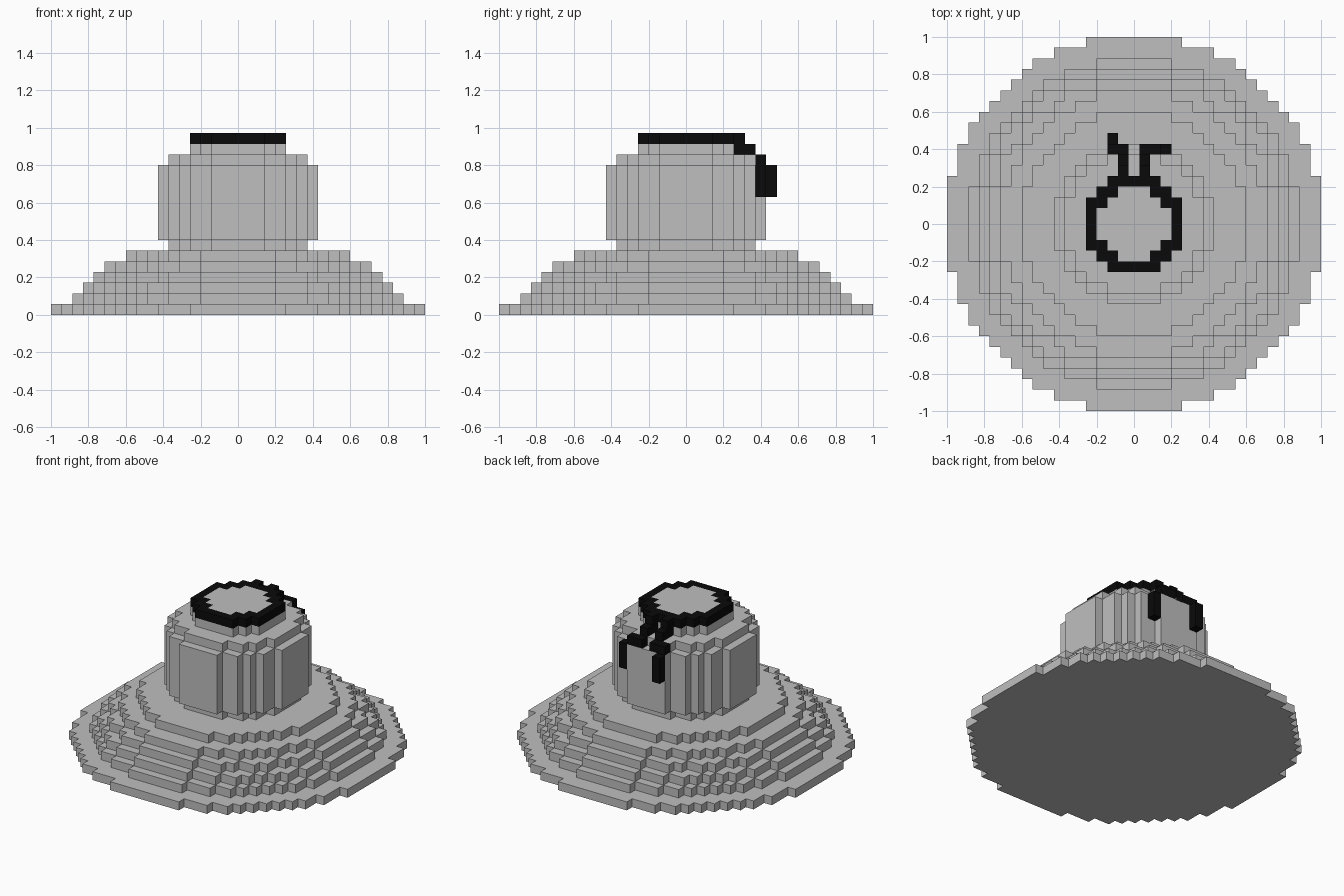
import bpy, bmesh

if "Cube" in bpy.data.objects:
    bpy.data.objects.remove(bpy.data.objects["Cube"], do_unlink=True)

U = 2 / 35  # size of one block


def material(name, value):
    m = bpy.data.materials.new(name)
    m.use_nodes = True
    col = (value, value, value, 1)
    m.diffuse_color = col
    bsdf = next(n for n in m.node_tree.nodes if n.type == 'BSDF_PRINCIPLED')
    bsdf.inputs["Base Color"].default_value = col
    return m


GREY = material("light_grey", 0.52)
BLACK = material("black", 0.003)


def disc(radius):
    """Grid cells lying inside a circle."""
    n = int(radius)
    return {(x, y) for x in range(-n, n + 1) for y in range(-n, n + 1)
            if x * x + y * y < radius * radius}


def slab(name, cells, layer, height, mat):
    """Extrude a set of grid cells into one clean solid."""
    bm = bmesh.new()
    for x, y in sorted(cells):
        corners = ((-.5, -.5), (.5, -.5), (.5, .5), (-.5, .5))
        bm.faces.new([bm.verts.new(((x + a) * U, (y + b) * U, layer * U))
                      for a, b in corners])
    bmesh.ops.remove_doubles(bm, verts=bm.verts[:], dist=U * 0.01)
    top = bmesh.ops.extrude_face_region(bm, geom=bm.faces[:])["geom"]
    bmesh.ops.translate(bm, vec=(0, 0, height * U),
                        verts=[v for v in top if isinstance(v, bmesh.types.BMVert)])
    bmesh.ops.recalc_face_normals(bm, faces=bm.faces[:])
    bmesh.ops.dissolve_limit(bm, angle_limit=0.02, verts=bm.verts[:], edges=bm.edges[:])
    me = bpy.data.meshes.new(name)
    bm.to_mesh(me)
    bm.free()
    me.materials.append(mat)
    ob = bpy.data.objects.new(name, me)
    bpy.context.collection.objects.link(ob)


# Stepped brim
for layer, radius in enumerate((17.5, 15.5, 14.5, 13.5, 12.5, 10.5)):
    slab(f"brim_step_{layer + 1}", disc(radius), layer, 1, GREY)

# Crown
slab("crown_neck", disc(6.5), 6, 1, GREY)
slab("crown_wall", disc(7.5), 7, 7, GREY)
slab("crown_shoulder", disc(6.5), 14, 1, GREY)
slab("crown_cap", disc(4.5), 15, 1, GREY)
slab("crown_top", disc(3.5), 16, 1, GREY)

# Cord around the top, with two strands running down the back
slab("cord_ring", disc(4.5) - disc(3.5), 16, 1, BLACK)
for side, s in (("left", 1), ("right", -1)):
    slab(f"{side}_strand_start", {(s, 5)}, 16, 1, BLACK)
    slab(f"{side}_strand_slope", {(s, 5), (s, 6)}, 15, 1, BLACK)
    slab(f"{side}_strand_turn", {(s, 7), (2 * s, 7)}, 14, 1, BLACK)

# Hanging ends of the strands
slab("left_strand_end", {(3, 7)}, 11, 3, BLACK)
slab("right_strand_end", {(-2, 8)}, 11, 3, BLACK)
